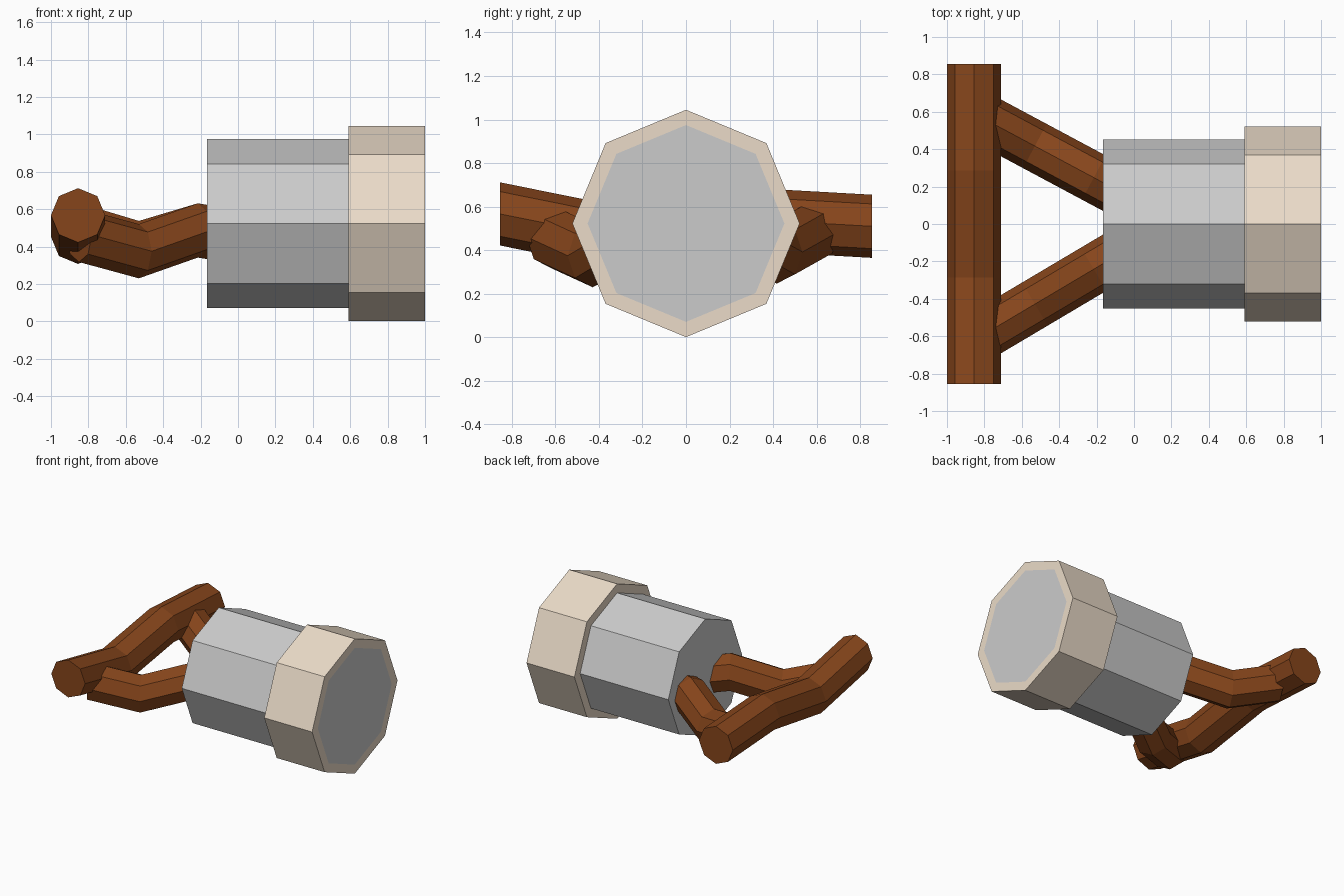
import bpy, bmesh, math
from mathutils import Vector

if "Cube" in bpy.data.objects:
    bpy.data.objects.remove(bpy.data.objects["Cube"])

SIDES = 8
AXIS_Z = 0.523


def material(name, rgb):
    m = bpy.data.materials.new(name)
    m.diffuse_color = (*rgb, 1)
    m.use_nodes = True
    m.node_tree.nodes["Principled BSDF"].inputs["Base Color"].default_value = m.diffuse_color
    return m


def loft(name, rings, mat=None, caps=True):
    """Skin a list of octagonal rings with flat quads."""
    bm = bmesh.new()
    loops = [[bm.verts.new(p) for p in ring] for ring in rings]
    for a, b in zip(loops, loops[1:]):
        for i in range(SIDES):
            j = (i + 1) % SIDES
            bm.faces.new((a[i], a[j], b[j], b[i]))
    if caps:
        bm.faces.new(loops[0][::-1])
        bm.faces.new(loops[-1])
        bmesh.ops.recalc_face_normals(bm, faces=bm.faces)
    me = bpy.data.meshes.new(name)
    bm.to_mesh(me)
    bm.free()
    ob = bpy.data.objects.new(name, me)
    bpy.context.collection.objects.link(ob)
    if mat:
        me.materials.append(mat)
    return ob


def ring(centre, side, w, h):
    """Upright octagon with a corner at the top, spread along 'side'."""
    c, s = Vector(centre), Vector(side)
    return [c + s * w * math.cos(a) + Vector((0, 0, h * math.sin(a)))
            for a in (math.tau * i / SIDES for i in range(SIDES))]


def branch(name, path, w, h, mat):
    """Bent wooden stick following a path that is straight in plan."""
    d = Vector(path[-1]) - Vector(path[0])
    side = Vector((d.y, -d.x, 0)).normalized()
    return loft(name, [ring(p, side, w, h) for p in path], mat)


wood = material("wood", (0.24, 0.06, 0.011))
beige = material("beige", (0.83, 0.71, 0.58))

# Main barrel
loft("barrel", [ring((x, 0, AXIS_Z), (0, 1, 0), 0.452, 0.452) for x in (-0.165, 1.0)])

# Wider band around the front of the barrel
profile = [(0.59, 0.452), (0.59, 0.522), (1.0, 0.522), (1.0, 0.452)]
loft("rim_band", [ring((x, 0, AXIS_Z), (0, 1, 0), r, r) for x, r in profile],
     beige, caps=False)

# Cross handle
branch("cross_handle", [(-0.855, -0.855, 0.567), (-0.855, -0.285, 0.452),
                        (-0.855, 0.285, 0.542), (-0.855, 0.855, 0.51)],
       0.145, 0.145, wood)

# Two converging arms joining the handle to the barrel
arm_x = (-0.85, -0.53, -0.215, 0.10)
for name, y0, slope, heights in (
        ("front_arm", -0.618, 0.593, (0.462, 0.375, 0.486, 0.435)),
        ("back_arm", 0.588, -0.535, (0.488, 0.392, 0.486, 0.435))):
    path = [(x, y0 + slope * (x - arm_x[0]), z) for x, z in zip(arm_x, heights)]
    branch(name, path, 0.134, 0.145, wood)
